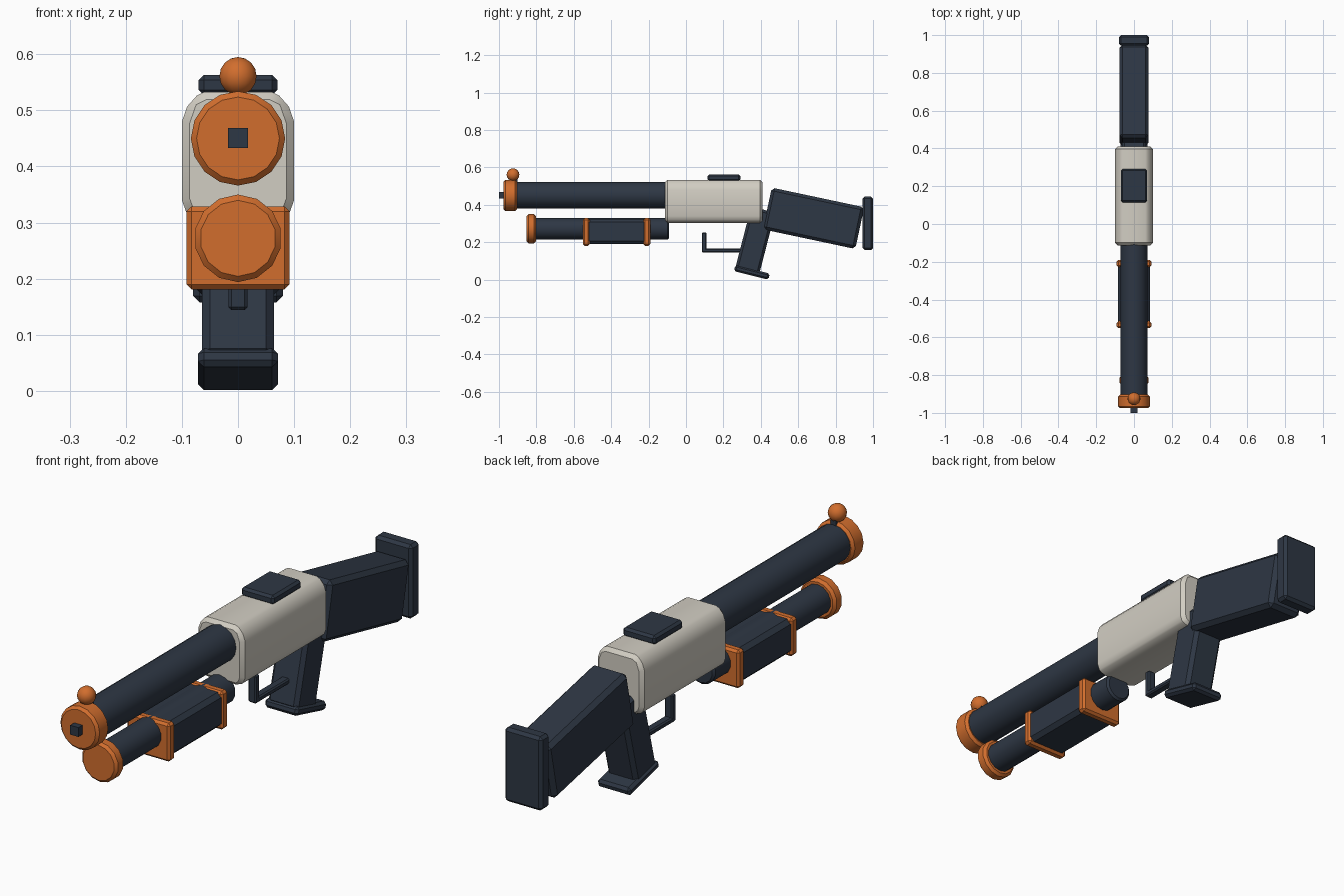
import bpy, bmesh, math
from mathutils import Vector, Matrix

if "Cube" in bpy.data.objects:
    bpy.data.objects.remove(bpy.data.objects["Cube"])


def mat(name, rgb):
    m = bpy.data.materials.new(name)
    m.diffuse_color = (*rgb, 1)
    m.use_nodes = True
    m.node_tree.nodes["Principled BSDF"].inputs["Base Color"].default_value = m.diffuse_color
    return m


DARK = mat("dark slate", (0.027, 0.038, 0.058))
ORANGE = mat("orange", (0.64, 0.155, 0.027))
CREAM = mat("warm grey", (0.64, 0.61, 0.54))


def finish(name, bm, material, bevel=0, segments=1, smooth=None):
    bmesh.ops.recalc_face_normals(bm, faces=bm.faces[:])
    if bevel:
        edges = [e for e in bm.edges if e.calc_face_angle(0) > math.radians(40)]
        bmesh.ops.bevel(bm, geom=edges, offset=bevel, segments=segments,
                        profile=0.5, affect='EDGES', clamp_overlap=True)
    me = bpy.data.meshes.new(name)
    bm.to_mesh(me)
    bm.free()
    me.materials.append(material)
    ob = bpy.data.objects.new(name, me)
    bpy.context.collection.objects.link(ob)
    if smooth:
        bpy.context.view_layer.objects.active = ob
        ob.select_set(True)
        bpy.ops.object.shade_smooth_by_angle(angle=math.radians(smooth))
        ob.select_set(False)
    return ob


def box(name, center, size, material, bevel=0.0, tilt=0, segments=1):
    bm = bmesh.new()
    bmesh.ops.create_cube(bm, size=1)
    bmesh.ops.scale(bm, vec=size, verts=bm.verts)
    ob = finish(name, bm, material, bevel, segments)
    ob.location = center
    ob.rotation_euler.x = math.radians(tilt)
    return ob


def tube(name, y0, y1, z, r, material, sides, bevel):
    bm = bmesh.new()
    bmesh.ops.create_cone(bm, cap_ends=True, segments=sides, radius1=r,
                          radius2=r, depth=y1 - y0)
    # first vertex points straight up once the axis lies along y
    bmesh.ops.rotate(bm, verts=bm.verts, matrix=Matrix.Rotation(math.radians(90), 3, 'X'))
    bmesh.ops.translate(bm, verts=bm.verts, vec=(0, (y0 + y1) / 2, z))
    return finish(name, bm, material, bevel, 1, 35)


# receiver: rounded profile pulled along the length
half = [(0.075, 0.303), (0.092, 0.318), (0.1, 0.34), (0.1, 0.48), (0.086, 0.52), (0.06, 0.533)]
profile = half + [(-x, z) for x, z in reversed(half)]
bm = bmesh.new()
face = bm.faces.new([bm.verts.new((x, -0.113, z)) for x, z in profile])
ext = bmesh.ops.extrude_face_region(bm, geom=[face])
bmesh.ops.translate(bm, vec=(0, 0.523, 0),
                    verts=[v for v in ext['geom'] if isinstance(v, bmesh.types.BMVert)])
finish("receiver", bm, CREAM, 0.014, 1, 35)
box("top_plate", (0, 0.203, 0.545), (0.14, 0.176, 0.036), DARK, 0.009)

# barrel, muzzle and front sight
tube("barrel", -0.92, -0.05, 0.452, 0.071, DARK, 16, 0.006)
tube("muzzle_ring", -0.975, -0.903, 0.45, 0.084, ORANGE, 16, 0.01)
box("muzzle_pin", (0, -0.975, 0.451), (0.035, 0.05, 0.036), DARK)
box("sight_post", (0, -0.915, 0.525), (0.022, 0.03, 0.06), DARK)
bm = bmesh.new()
bmesh.ops.create_uvsphere(bm, u_segments=14, v_segments=8, radius=0.034)
finish("sight_bead", bm, ORANGE, 0, 1, 35).location = (0, -0.925, 0.561)

# magazine tube and its cap
tube("magazine_tube", -0.82, -0.09, 0.272, 0.058, DARK, 14, 0.008)
tube("magazine_cap", -0.852, -0.802, 0.272, 0.078, ORANGE, 14, 0.01)

# sliding pump with end bands
box("pump", (0, -0.37, 0.257), (0.172, 0.33, 0.134), DARK, 0.016)
for name, y in (("pump_front_band", -0.533), ("pump_rear_band", -0.209)):
    box(name, (0, y, 0.255), (0.184, 0.037, 0.148), ORANGE, 0.009)

# trigger guard
box("guard_front", (0, 0.097, 0.199), (0.034, 0.025, 0.108), DARK, 0.005)
box("guard_bottom", (0, 0.19, 0.155), (0.034, 0.21, 0.021), DARK, 0.005)

# grip and its base
box("grip", (0, 0.37, 0.21), (0.128, 0.132, 0.34), DARK, 0.014, -14.5)
box("grip_base", (0, 0.352, 0.039), (0.142, 0.19, 0.034), DARK, 0.01, -14)

# stock and butt pad
box("stock", (0, 0.682, 0.328), (0.152, 0.505, 0.228), DARK, 0.016, -12)
box("butt_pad", (0, 0.972, 0.301), (0.16, 0.056, 0.286), DARK, 0.011)
